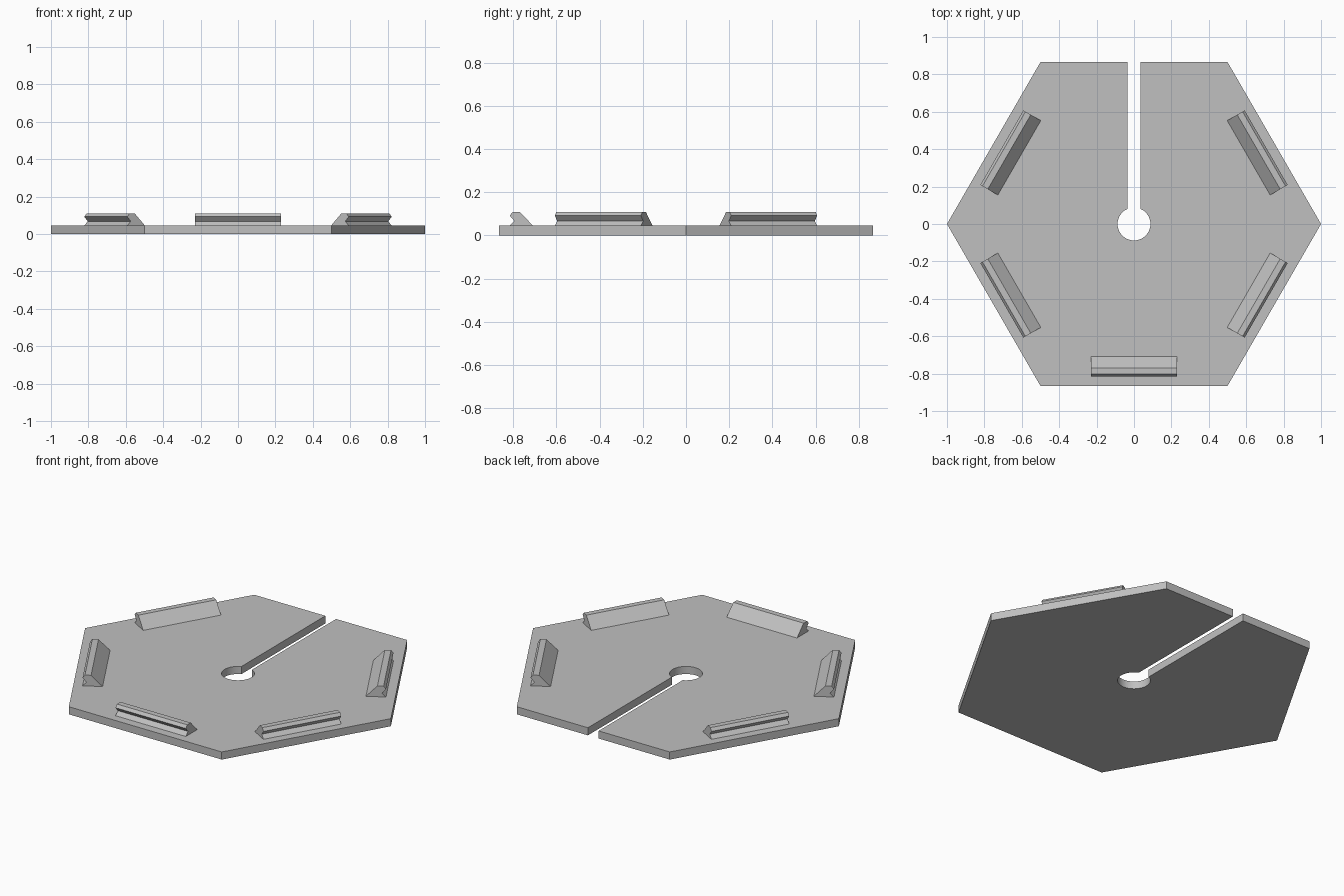
import bpy, bmesh
from math import asin, cos, sin, pi, radians
from mathutils import Matrix, Vector

cube = bpy.data.objects.get("Cube")
if cube:
    bpy.data.objects.remove(cube, do_unlink=True)

THICK = 0.045
HOLE, SLOT = 0.088, 0.035

grey = bpy.data.materials.new("plain grey")
grey.use_nodes = True
grey.diffuse_color = (0.53, 0.53, 0.53, 1)
grey.node_tree.nodes["Principled BSDF"].inputs["Base Color"].default_value = grey.diffuse_color


def prism(name, outline, along):
    """Extrude a closed outline into a solid object."""
    bm = bmesh.new()
    face = bm.faces.new([bm.verts.new(p) for p in outline])
    ext = bmesh.ops.extrude_face_region(bm, geom=[face])
    moved = [v for v in ext["geom"] if isinstance(v, bmesh.types.BMVert)]
    bmesh.ops.translate(bm, verts=moved, vec=along)
    bmesh.ops.recalc_face_normals(bm, faces=bm.faces)
    mesh = bpy.data.meshes.new(name)
    bm.to_mesh(mesh)
    bm.free()
    mesh.materials.append(grey)
    obj = bpy.data.objects.new(name, mesh)
    bpy.context.collection.objects.link(obj)
    return obj


# Hexagonal plate: outer corners, then down the slot and round the centre hole
edge_y = sin(pi / 3)
outline = [(SLOT, edge_y, 0)]
outline += [(cos(a), sin(a), 0) for a in (radians(60 - 60 * i) for i in range(6))]
outline.append((-SLOT, edge_y, 0))
half_gap = asin(SLOT / HOLE)
steps = 48
for i in range(steps + 1):
    a = pi / 2 + half_gap + (2 * pi - 2 * half_gap) * i / steps
    outline.append((HOLE * cos(a), HOLE * sin(a), 0))
plate = prism("hexagonal_plate", outline, Vector((0, 0, THICK)))
bpy.context.view_layer.objects.active = plate
plate.select_set(True)
bpy.ops.object.shade_smooth_by_angle(angle=radians(30))

# Notched clips along every side except the slotted one
profile = [(-0.708, THICK), (-0.77, 0.109), (-0.803, 0.109),
           (-0.816, 0.092), (-0.795, 0.067), (-0.816, THICK)]
sides = {"front": 0, "front_left": 60, "back_left": 120,
         "back_right": 240, "front_right": 300}
for side, angle in sides.items():
    clip = prism(side + "_clip", [(-0.23, y, z) for y, z in profile], Vector((0.46, 0, 0)))
    clip.data.transform(Matrix.Rotation(radians(angle), 4, "Z"))
